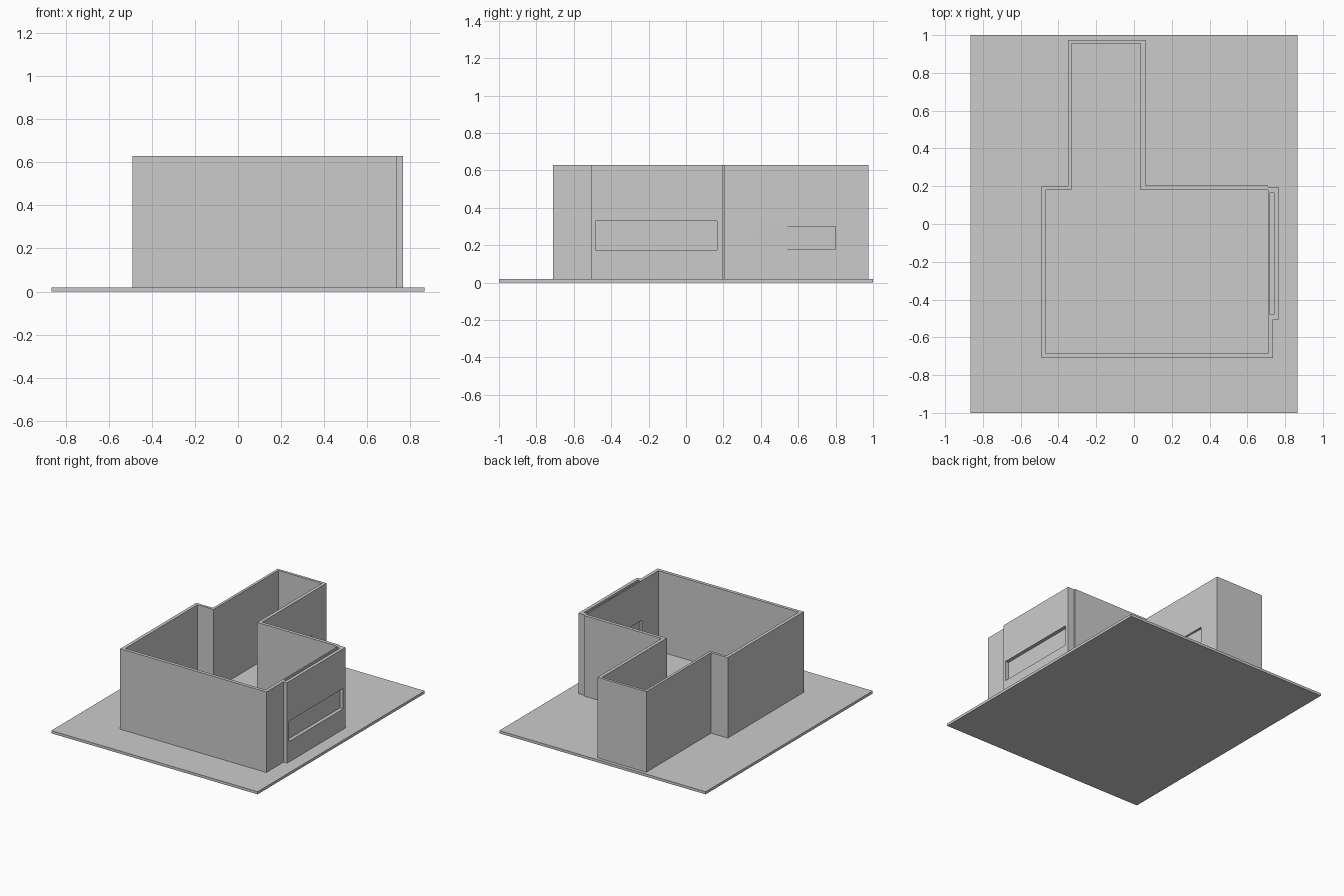
import bpy
import bmesh

default = bpy.data.objects.get("Cube")
if default:
    bpy.data.objects.remove(default, do_unlink=True)


def prism(name, outline, bottom, top):
    """Extrude a plan outline straight up."""
    bm = bmesh.new()
    face = bm.faces.new([bm.verts.new((x, y, bottom)) for x, y in outline])
    grown = bmesh.ops.extrude_face_region(bm, geom=[face])["geom"]
    raised = [v for v in grown if isinstance(v, bmesh.types.BMVert)]
    bmesh.ops.translate(bm, verts=raised, vec=(0, 0, top - bottom))
    bmesh.ops.recalc_face_normals(bm, faces=bm.faces)
    mesh = bpy.data.meshes.new(name)
    bm.to_mesh(mesh)
    bm.free()
    obj = bpy.data.objects.new(name, mesh)
    bpy.context.collection.objects.link(obj)
    return obj


def rect(x0, x1, y0, y1):
    return [(x0, y0), (x1, y0), (x1, y1), (x0, y1)]


def carve(target, cutter):
    """Subtract the cutter, then discard it."""
    cutter.hide_render = True
    mod = target.modifiers.new("Cut", "BOOLEAN")
    mod.operation = "DIFFERENCE"
    mod.solver = "EXACT"
    mod.object = cutter
    bpy.context.view_layer.objects.active = target
    bpy.ops.object.modifier_apply(modifier=mod.name)
    bpy.data.objects.remove(cutter, do_unlink=True)


FLOOR, TOP = 0.02, 0.63
SILL, HEAD = 0.175, 0.33

# Ground slab
prism("base_slab", rect(-0.865, 0.865, -1, 1), 0, FLOOR)

# Walls with the thickened window bay on the +x side
outer = [(-0.49, -0.71), (0.735, -0.71), (0.735, -0.505), (0.765, -0.505),
         (0.765, 0.195), (0.71, 0.195), (0.71, 0.205), (0.06, 0.205),
         (0.06, 0.975), (-0.35, 0.975), (-0.35, 0.2), (-0.49, 0.2)]
inner = [(-0.465, -0.685), (0.71, -0.685), (0.71, 0.18), (0.035, 0.18),
         (0.035, 0.955), (-0.33, 0.955), (-0.33, 0.18), (-0.465, 0.18)]
walls = prism("walls", outer, FLOOR, TOP)
carve(walls, prism("room_cutter", inner, -0.1, 1))

# Bay window opening and the slot above it
carve(walls, prism("bay_window_cutter", rect(0.69, 0.8, -0.485, 0.165), SILL, HEAD))
carve(walls, prism("slot_cutter", rect(0.72, 0.74, -0.48, 0.165), HEAD + 0.01, 1))

# Tapered window recess in the rear wing
wedge = [(0.06, 0.37), (0.09, 0.37), (0.09, 0.8), (0.04, 0.8)]
carve(walls, prism("wing_window_cutter", wedge, 0.18, 0.3))

# Window pane
prism("bay_window_pane", rect(0.725, 0.738, -0.485, 0.165), SILL, HEAD)
